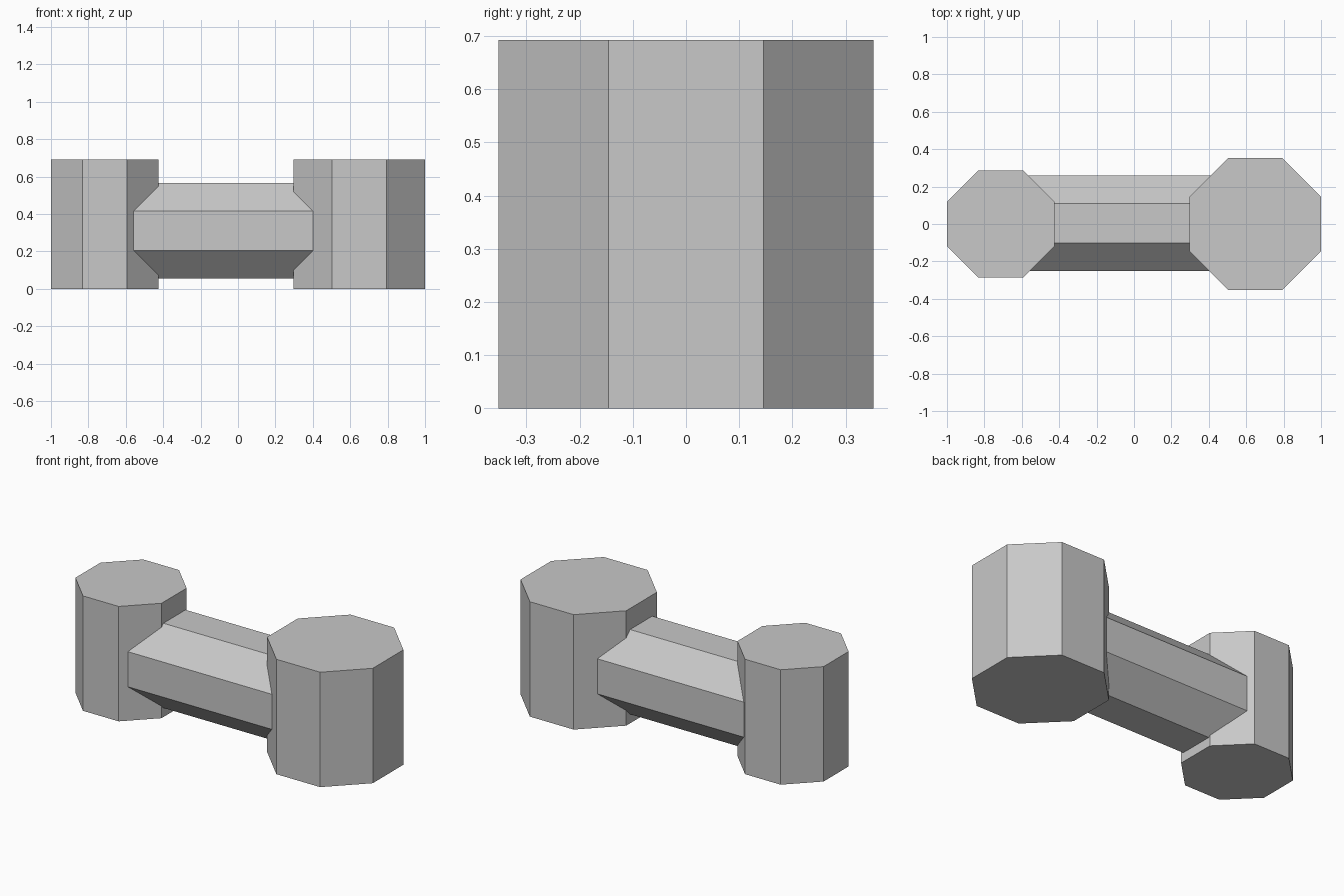
import bpy
from math import pi, cos

cube = bpy.data.objects.get("Cube")
if cube:
    bpy.data.objects.remove(cube, do_unlink=True)

grey = bpy.data.materials.new("light grey")
grey.use_nodes = True
colour = (0.58, 0.58, 0.58, 1)
grey.diffuse_color = colour
grey.node_tree.nodes["Principled BSDF"].inputs["Base Color"].default_value = colour


def octagon_prism(name, apothem, length, centre, along_x=False):
    """Flat-shaded octagonal prism with flats facing the axes."""
    bpy.ops.mesh.primitive_cylinder_add(
        vertices=8, radius=apothem / cos(pi / 8), depth=length,
        rotation=(0, 0, pi / 8))
    ob = bpy.context.object
    ob.name = name
    bpy.ops.object.transform_apply(location=False, rotation=True, scale=False)
    if along_x:
        ob.rotation_euler = (0, pi / 2, 0)
        bpy.ops.object.transform_apply(location=False, rotation=True, scale=False)
    ob.location = centre
    ob.data.materials.append(grey)
    return ob


HEIGHT = 0.692
LEFT_X, RIGHT_X = 0.648, -0.713

# Upright end weights, the left one larger
octagon_prism("left_weight", 0.352, HEIGHT, (LEFT_X, 0, HEIGHT / 2))
octagon_prism("right_weight", 0.287, HEIGHT, (RIGHT_X, 0, HEIGHT / 2))

# Horizontal bar with its ends buried in the weights
octagon_prism("handle_bar", 0.255, LEFT_X - RIGHT_X - 0.1,
              ((LEFT_X + RIGHT_X) / 2, 0.004, 0.31), along_x=True)
